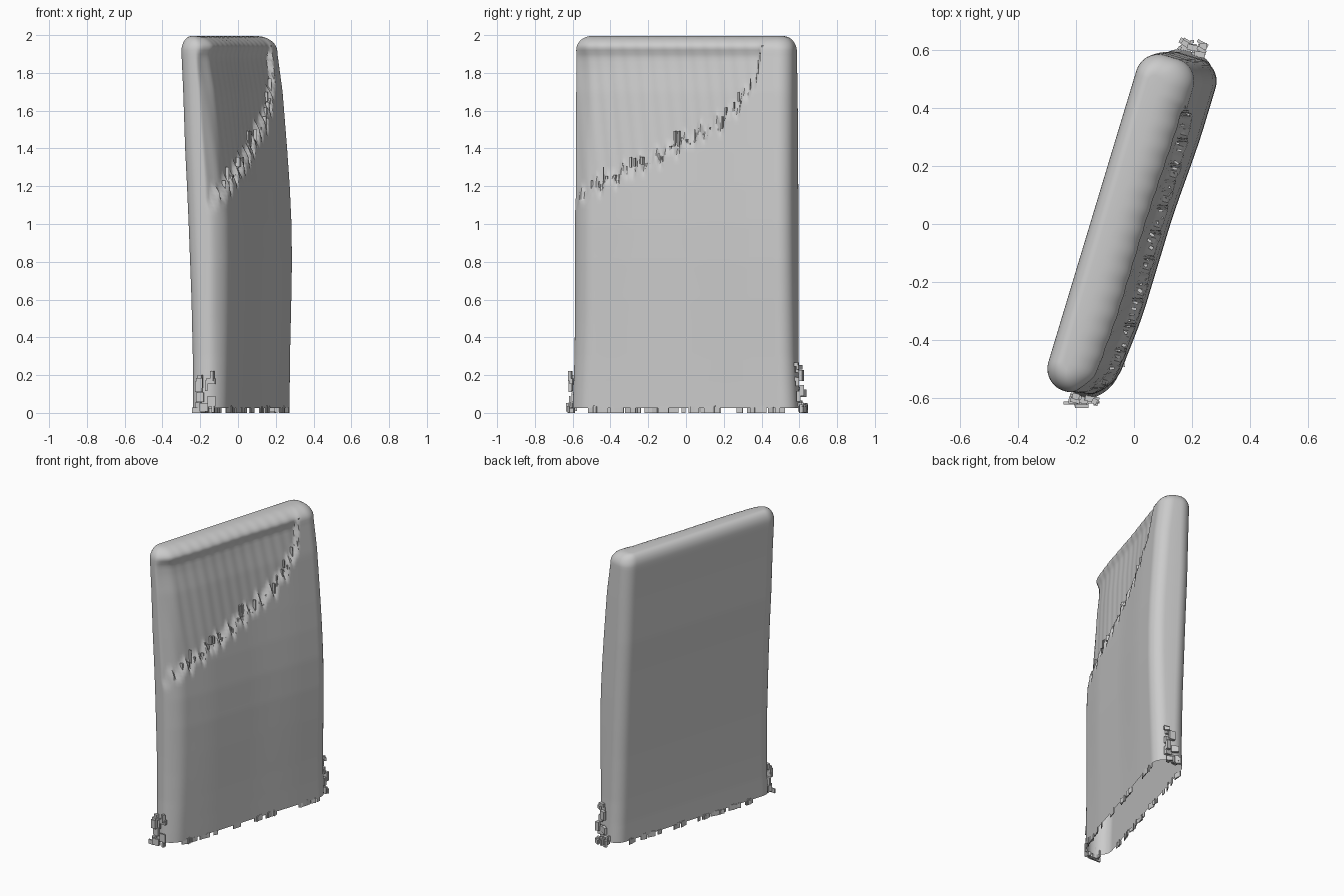
import bpy, bmesh, math, random
from mathutils import Vector, Matrix

random.seed(4)
if "Cube" in bpy.data.objects:
    bpy.data.objects.remove(bpy.data.objects["Cube"])

grey = bpy.data.materials.new("plain grey")
grey.use_nodes = True
grey.diffuse_color = (0.6, 0.6, 0.6, 1)
grey.node_tree.nodes["Principled BSDF"].inputs["Base Color"].default_value = (0.6, 0.6, 0.6, 1)

# Slab axes: along its length and through its thickness
ANGLE = math.radians(16.8)
ALONG = Vector((math.sin(ANGLE), math.cos(ANGLE), 0))
OUT = Vector((math.cos(ANGLE), -math.sin(ANGLE), 0))
TOP, ROUND = 1.995, 0.075

# Height, centre x, half length, half thickness
PROFILE = [(0, .017, .625, .1), (.15, .018, .619, .101), (.3, .018, .614, .104),
           (.6, .018, .611, .112), (.8, .016, .61, .118), (1, .011, .609, .121),
           (1.2, .002, .608, .121), (1.4, -.01, .608, .119), (1.7, -.027, .607, .112),
           (1.9, -.045, .606, .103), (2, -.049, .605, .1)]
# Ragged step across the broad face: length position, height
STEP = [(-.62, 1.08), (-.5, 1.17), (-.2, 1.3), (0, 1.4), (.24, 1.53),
        (.36, 1.65), (.43, 1.78), (.46, 1.95), (.5, 2.3)]


def lerp_table(table, t):
    for p, q in zip(table, table[1:]):
        if t <= q[0]:
            f = max(0, (t - p[0]) / (q[0] - p[0]))
            return [a + (b - a) * f for a, b in zip(p[1:], q[1:])]
    return list(table[-1][1:])


def smooth(lo, hi, t):
    t = min(1, max(0, (t - lo) / (hi - lo)))
    return t * t * (3 - 2 * t)


def taper(u, z):
    """Thinning of the broad face towards the front end."""
    amount = .014 * (1 - smooth(0, .4, u)) + .02 * (1 - smooth(-.6, -.25, u))
    return amount * (.6 + .4 * smooth(0, .9, z) - .4 * smooth(1.8, 1.98, z))


def recess(u, z):
    """Depth of the sunken area above the step; the top rim is set back less."""
    ragged = .03 * math.sin(u * 75) + .02 * math.sin(u * 131)
    edge = lerp_table(STEP, u)[0] + ragged
    mask = smooth(edge - .02, edge + .06, z) * (1 - smooth(.44, .48, u))
    return mask * (.03 - .022 * smooth(1.88, 1.95, z) + .0012 * math.sin(u * 83 + z * 9))


def ring(z, inset):
    """Rounded rectangle around the slab at one height."""
    cx, a, b = lerp_table(PROFILE, z)
    a, b = a - inset, b - inset
    r = min(.08, b * .85)
    soft = min(.12, b * 1.1)      # one corner is rounder
    flat = []
    for k, (su, sv) in enumerate([(1, 1), (-1, 1), (-1, -1), (1, -1)]):
        rad = soft if k == 1 else r
        arc = []
        for i in range(11):
            t = (k + i / 10) * math.pi / 2
            arc.append((su * (a - rad) + rad * math.cos(t), sv * (b - rad) + rad * math.sin(t)))
        if k % 2:      # long sides get many columns
            (u0, v0), (u1, v1) = flat[-1], arc[0]
            flat += [(u0 + (u1 - u0) * i / 100, v0) for i in range(1, 100)]
        flat += arc
    ridge = Vector((cx, -.003, z)) - OUT * inset * .35      # top ridge leans back
    return [ridge + ALONG * u
            + OUT * (v - (recess(u, z) + taper(u, z)) * smooth(-.3 * b, .9 * b, v))
            for u, v in flat]


def finish(bm, name, angle):
    mesh = bpy.data.meshes.new(name)
    bmesh.ops.recalc_face_normals(bm, faces=bm.faces)
    bm.to_mesh(mesh)
    bm.free()
    obj = bpy.data.objects.new(name, mesh)
    bpy.context.collection.objects.link(obj)
    mesh.materials.append(grey)
    bpy.ops.object.select_all(action='DESELECT')
    obj.select_set(True)
    bpy.context.view_layer.objects.active = obj
    bpy.ops.object.shade_smooth_by_angle(angle=math.radians(angle))


# Rounded hollow slab, lofted upwards and open at the bottom
start = TOP - ROUND
levels = [(.025 + (start - .025) * i / 90, 0) for i in range(91)]
for i in range(1, 9):
    t = i / 8 * math.pi / 2
    levels.append((start + ROUND * math.sin(t), ROUND * (1 - math.cos(t))))
bm = bmesh.new()
rows = [[bm.verts.new(p) for p in ring(z, d)] for z, d in levels]
n = len(rows[0])
for low, high in zip(rows, rows[1:]):
    for i in range(n):
        bm.faces.new((low[i], low[(i + 1) % n], high[(i + 1) % n], high[i]))
bm.faces.new(rows[-1])
finish(bm, "rounded_slab", 40)


def chip(bm, u, v, z, size):
    """Small thin flake lying in the slab's directions."""
    cx = lerp_table(PROFILE, z)[0]
    place = Matrix.Translation(Vector((cx, 0, z)) + ALONG * u + OUT * v)
    turn = Matrix.Rotation(-ANGLE + random.uniform(-.4, .4), 4, 'Z')
    bmesh.ops.create_cube(bm, size=1, matrix=place @ turn @ Matrix.Diagonal((*size, 1)))


# Torn fringe along the bottom edge
bm = bmesh.new()
for side in (-1, 1):
    for i in range(22):
        h = random.uniform(.025, .04)
        u = random.uniform(-.54, .54)
        v = .099 - taper(u, 0) if side > 0 else -.099
        chip(bm, u, v, h / 2, (.005, random.uniform(.02, .06), h))
# Loose flakes at both bottom ends
for side in (-1, 1):
    for i in range(18):
        h = random.uniform(.02, .06)
        rise = random.random() ** 3
        chip(bm, side * random.uniform(.615, .665 - .03 * rise), random.uniform(-.05, .04),
             h / 2 + .25 * rise, (random.uniform(.01, .05), random.uniform(.008, .025), h))
finish(bm, "bottom_fringe", 20)

# Shards along the ragged step
bm = bmesh.new()
for i in range(44):
    u = -.5 + .95 * i / 43
    z = lerp_table(STEP, u)[0] + random.uniform(-.05, .07)
    v = lerp_table(PROFILE, z)[2] - taper(u, z)
    chip(bm, u, v - random.uniform(.012, .026), z,
         (.018, random.uniform(.005, .012), random.uniform(.03, .09)))
finish(bm, "step_shards", 20)
